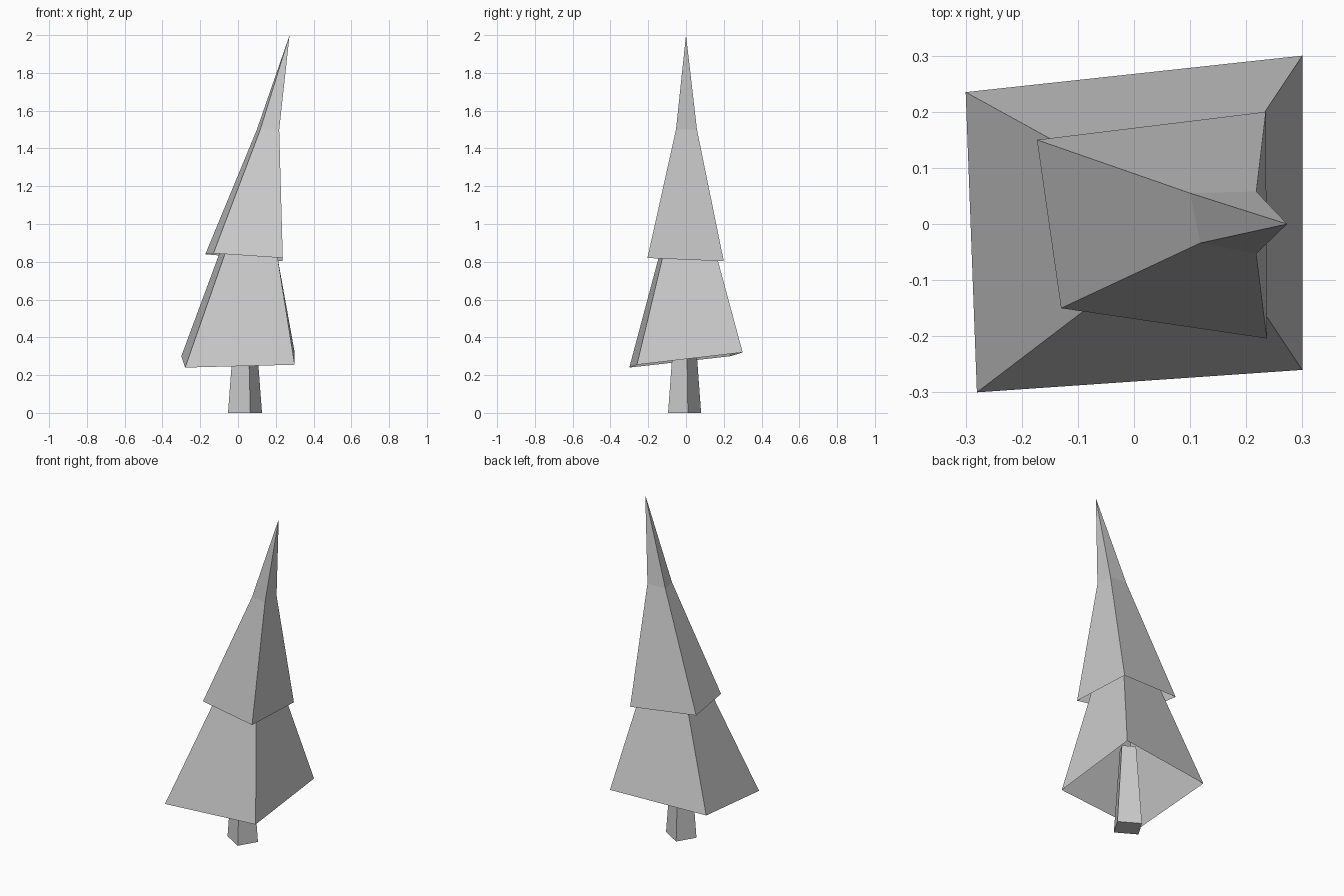
import bpy
import bmesh
from mathutils import Vector

cube = bpy.data.objects.get("Cube")
if cube:
    bpy.data.objects.remove(cube, do_unlink=True)

grey = bpy.data.materials.new("plain grey")
grey.use_nodes = True
colour = (0.6, 0.6, 0.6, 1)
grey.diffuse_color = colour
grey.node_tree.nodes["Principled BSDF"].inputs["Base Color"].default_value = colour


def loft(name, rings, tip=None, cap_bottom=False, cap_top=False):
    """Skin four-sided rings, listed counter-clockwise from below to above."""
    bm = bmesh.new()
    rows = [[bm.verts.new(p) for p in ring] for ring in rings]
    for low, high in zip(rows, rows[1:]):
        for i in range(4):
            j = (i + 1) % 4
            bm.faces.new((low[i], low[j], high[j], high[i]))
    if tip:
        apex = bm.verts.new(tip)
        for i in range(4):
            bm.faces.new((rows[-1][i], rows[-1][(i + 1) % 4], apex))
    if cap_bottom:
        bm.faces.new(rows[0][::-1])
    if cap_top:
        bm.faces.new(rows[-1])
    mesh = bpy.data.meshes.new(name)
    bm.to_mesh(mesh)
    bm.free()
    mesh.materials.append(grey)
    obj = bpy.data.objects.new(name, mesh)
    bpy.context.collection.objects.link(obj)
    return obj


# Trunk: a turned square post, tapering up into the foliage
foot = [Vector(p) for p in ((0.065, -0.095, 0), (0.127, 0.01, 0),
                            (0.01, 0.08, 0), (-0.053, -0.025, 0))]
axis = sum(foot, Vector()) / 4
head = [axis + (p - axis) * 0.58 + Vector((0, 0, 0.5)) for p in foot]
loft("trunk", [foot, head], cap_bottom=True, cap_top=True)

# Lower foliage: hollow skirt with an uneven hem, running up inside the next tier
hem = [Vector(p) for p in ((-0.28, -0.30, 0.24), (0.30, -0.26, 0.255),
                           (0.30, 0.30, 0.32), (-0.30, 0.235, 0.30))]
neck = [Vector(p) for p in ((-0.07, -0.14, 0.84), (0.21, -0.125, 0.82),
                            (0.21, 0.165, 0.82), (-0.10, 0.125, 0.84))]
shoulder = [a.lerp(b, 1.12) for a, b in zip(hem, neck)]
loft("lower_foliage", [hem, shoulder], cap_top=True)

# Upper foliage: leaning tier drawn out to a sharp tip
loft("upper_foliage",
     [[(-0.13, -0.15, 0.845), (0.237, -0.204, 0.82),
       (0.235, 0.20, 0.803), (-0.173, 0.15, 0.84)],
      [(0.118, -0.034, 1.5), (0.218, -0.053, 1.5),
       (0.218, 0.058, 1.5), (0.10, 0.055, 1.5)]],
     tip=(0.273, 0, 2.0))
